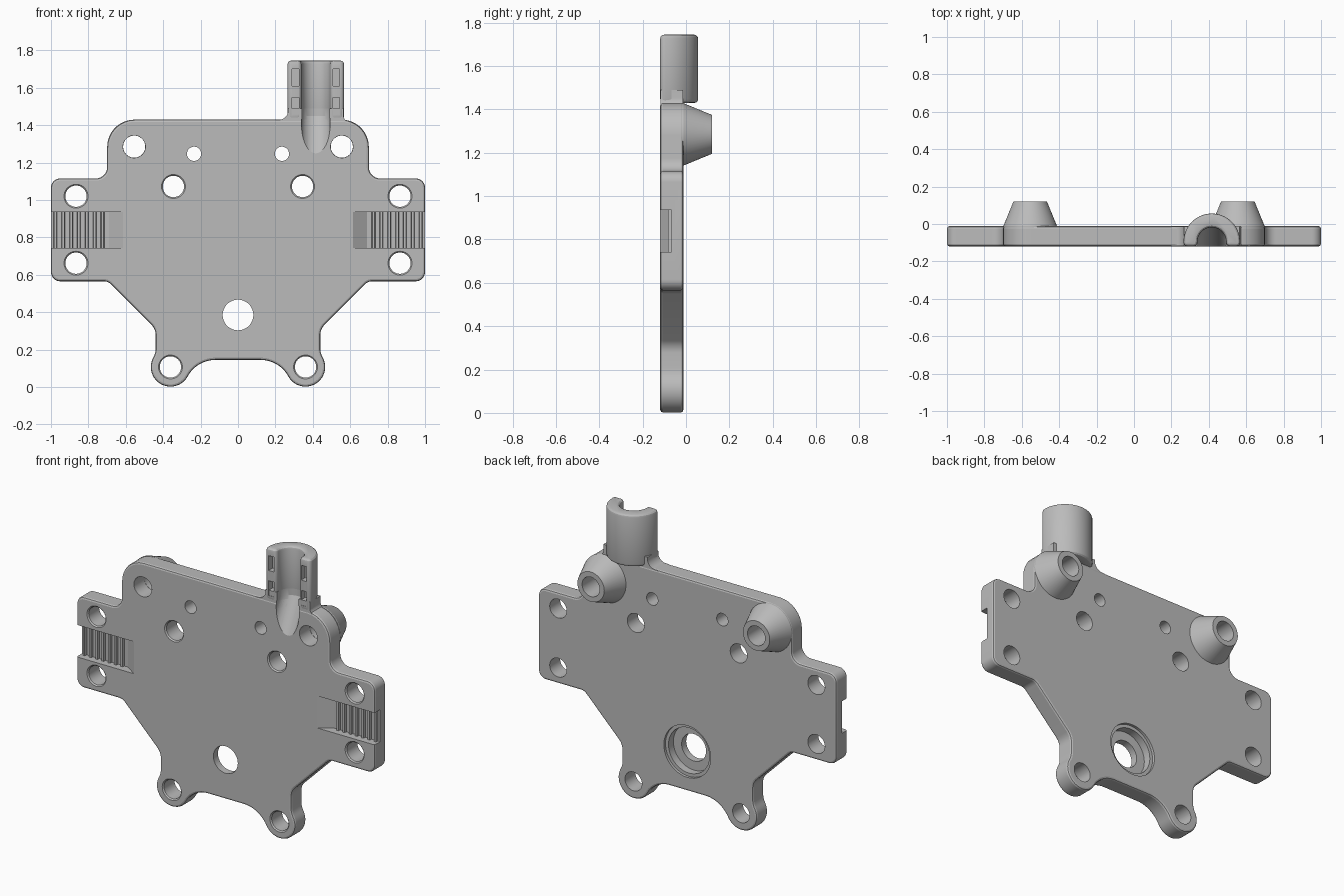
import bpy, bmesh, math
from mathutils import Vector

if "Cube" in bpy.data.objects:
    bpy.data.objects.remove(bpy.data.objects["Cube"])

FRONT, BACK, TIP = -0.119, -0.012, 0.119
TUBE_X, TUBE_Y = 0.416, -0.095

grey = bpy.data.materials.new("plain grey")
grey.use_nodes = True
grey.diffuse_color = (0.5, 0.5, 0.5, 1)
grey.node_tree.nodes["Principled BSDF"].inputs["Base Color"].default_value = (0.5, 0.5, 0.5, 1)


def loft(name, rings, hollow=False):
    """Solid through rings of equal point count; hollow joins last ring to first."""
    bm = bmesh.new()
    loops = [[bm.verts.new(p) for p in ring] for ring in rings]
    n = len(loops[0])
    if hollow:
        loops.append(loops[0])
    else:
        bm.faces.new(loops[0])
        bm.faces.new(loops[-1])
    for a, b in zip(loops, loops[1:]):
        for i in range(n):
            j = (i + 1) % n
            bm.faces.new((a[i], a[j], b[j], b[i]))
    bmesh.ops.recalc_face_normals(bm, faces=bm.faces)
    mesh = bpy.data.meshes.new(name)
    bm.to_mesh(mesh)
    bm.free()
    obj = bpy.data.objects.new(name, mesh)
    bpy.context.collection.objects.link(obj)
    mesh.materials.append(grey)
    return obj


def along_y(pts, y):
    return [(x, y, z) for x, z in pts]


def along_z(pts, z):
    return [(x, y, z) for x, y in pts]


def prism(name, pts, lo, hi, place):
    return loft(name, [place(pts, lo), place(pts, hi)])


def inset(pts, d):
    """Shrink a counter-clockwise polygon by d."""
    out = []
    for i, p in enumerate(pts):
        a, c, b = Vector(pts[i - 1]), Vector(p), Vector(pts[(i + 1) % len(pts)])
        e1, e2 = (c - a).normalized(), (b - c).normalized()
        n1, n2 = Vector((-e1.y, e1.x)), Vector((-e2.y, e2.x))
        q = c + (n1 + n2) * d / (1 + n1.dot(n2))
        out.append((q.x, q.y))
    return out


def soft_prism(name, pts, lo, hi, place, width, steps):
    """Prism with rounded end edges."""
    low, high = [], []
    for i in range(steps + 1):
        a = math.pi / 2 * i / steps
        ring, depth = inset(pts, width * (1 - math.sin(a))), width * (1 - math.cos(a))
        low.append(place(ring, lo + depth))
        high.insert(0, place(ring, hi - depth))
    return loft(name, low + high)


def arc(cx, cz, r, a0, a1, n=12):
    angles = [math.radians(a0 + (a1 - a0) * i / n) for i in range(n + 1)]
    return [(cx + r * math.cos(a), cz + r * math.sin(a)) for a in angles]


def lathe(name, x, z, profile, n=36, hollow=False):
    """Turned solid along y from (radius, y) pairs."""
    return loft(name, [along_y(arc(x, z, r, 0, 360, n)[:-1], y) for r, y in profile], hollow)


def rounded(corners, n=8):
    """Open path with each inner corner (x, z, radius) filleted."""
    out = [corners[0][:2]]
    for a, p, b in zip(corners, corners[1:], corners[2:]):
        r, c = p[2], Vector(p[:2])
        if r == 0:
            out.append(p[:2])
            continue
        d1, d2 = (Vector(a[:2]) - c).normalized(), (Vector(b[:2]) - c).normalized()
        half = math.acos(d1.dot(d2)) / 2
        centre = c + (d1 + d2).normalized() * r / math.sin(half)
        u = c + d1 * r / math.tan(half) - centre
        v = c + d2 * r / math.tan(half) - centre
        phi = math.pi - 2 * half
        for i in range(n + 1):
            k = i / n
            q = centre + (u * math.sin((1 - k) * phi) + v * math.sin(k * phi)) / math.sin(phi)
            out.append((q.x, q.y))
    out.append(corners[-1][:2])
    return out


def cut(obj, cutter):
    mod = obj.modifiers.new("cut", 'BOOLEAN')
    mod.operation, mod.solver, mod.object = 'DIFFERENCE', 'EXACT', cutter
    bpy.context.view_layer.objects.active = obj
    bpy.ops.object.modifier_apply(modifier=mod.name)
    bpy.data.objects.remove(cutter)


# Plate: half outline with foot lobe, then mirrored
half = arc(0.12, -0.025, 0.17, 90, 28.7)
half += arc(0.361, 0.107, 0.105, 208.7, 389.2, 24)[1:]
half += arc(0.54, 0.207, 0.1, 209.2, 180, 5)[1:]
half += rounded([(0.44, 0.207), (0.44, 0.31, 0.08), (0.695, 0.565, 0.05), (1, 0.565, 0.05),
                 (1, 1.115, 0.05), (0.7, 1.115, 0.06), (0.7, 1.43, 0.15), (0, 1.43)])[1:-1]
outline = half + [(-x, z) for x, z in reversed(half)]
plate = soft_prism("mounting_plate", outline, FRONT, BACK, along_y, 0.012, 2)

# Half-round spout on the top edge
outer = [(x, y, 0) for x, y in arc(TUBE_X, TUBE_Y, 0.151, 0, 180, 28)]
inner = [(x, y, 0) for x, y in arc(TUBE_X, TUBE_Y, 0.077, 180, 0, 20)]
c_shape = rounded([(TUBE_X + 0.114, FRONT), (TUBE_X + 0.151, FRONT, 0.02)] + outer
                  + [(TUBE_X - 0.151, FRONT, 0.02), (TUBE_X - 0.077, FRONT, 0.02)] + inner
                  + [(TUBE_X + 0.077, FRONT, 0.02), (TUBE_X + 0.11, FRONT)], 5)
spout = soft_prism("spout", c_shape, 1.43, 1.745, along_z, 0.018, 3)

# Filleted foot blending the spout into the plate
foot = rounded([(0.2, 1.39, 0), (0.2, 1.428, 0), (0.268, 1.428, 0.05), (0.268, 1.49, 0),
                (0.564, 1.49, 0), (0.564, 1.42, 0.04), (0.62, 1.408, 0), (0.62, 1.39, 0)])
spout_foot = prism("spout_foot", foot, FRONT + 0.002, BACK - 0.002, along_y)

parts = [plate, spout, spout_foot]

# Tapered hollow rear bosses, and their holes through the plate
for side, name in ((-1, "right_boss"), (1, "left_boss")):
    profile = [(0.144, -0.02), (0.144, BACK), (0.09, TIP), (0.059, TIP), (0.059, -0.02)]
    parts.append(lathe(name, side * 0.555, 1.285, profile, 48, True))
    cut(plate, lathe("boss_hole", side * 0.555, 1.285, [(0.06, -0.2), (0.06, 0.2)]))

# Screw holes with a small front chamfer, and plain pin holes
for side in (-1, 1):
    for x, z in ((0.345, 1.072), (0.866, 1.02), (0.866, 0.662), (0.361, 0.107)):
        cut(plate, lathe("screw_hole", side * x, z,
                         [(0.071, -0.126), (0.057, -0.112), (0.057, 0.2)]))
    cut(plate, lathe("pin_hole", side * 0.235, 1.247, [(0.038, -0.2), (0.038, 0.2)]))

# Centre hole with stepped rear recess
cut(plate, lathe("centre_hole", 0, 0.385,
                 [(0.082, -0.2), (0.082, -0.075), (0.137, -0.075), (0.137, -0.028),
                  (0.157, -0.028), (0.157, 0.1)], 48))

# Ribbed side pockets with a sloped inner end
floor, rib_top = -0.067, -0.083
for side in (-1, 1):
    pts = [(0.6, -0.2), (0.615, FRONT), (0.69, floor)]
    for i in range(7):
        x = 0.715 + i * 0.042
        pts += [(x, floor), (x + 0.003, rib_top), (x + 0.016, rib_top), (x + 0.019, floor)]
    pts += [(1.1, floor), (1.1, -0.2)]
    cut(plate, prism("side_pocket", [(side * x, y) for x, y in pts], 0.742, 0.936, along_z))

# Spout channel running out through the plate front
for part in (plate, spout_foot):
    cut(part, loft("channel", [along_z(arc(TUBE_X, y, 0.0765, 0, 360, 40)[:-1], z)
                               for z, y in ((1.17, -0.235), (1.45, TUBE_Y), (1.52, TUBE_Y))]))

# Small slots in the spout's front strips
for x in (0.307, 0.525):
    for z in (1.503, 1.655):
        w, h = 0.018, 0.045
        cut(spout, prism("strip_slot", [(x - w, z - h), (x + w, z - h),
                                        (x + w, z + h), (x - w, z + h)], -0.2, -0.08, along_y))

# Smooth curved walls, keep sharp edges
bpy.ops.object.select_all(action='DESELECT')
for part in parts:
    part.select_set(True)
bpy.context.view_layer.objects.active = plate
bpy.ops.object.shade_smooth_by_angle(angle=math.radians(20))
